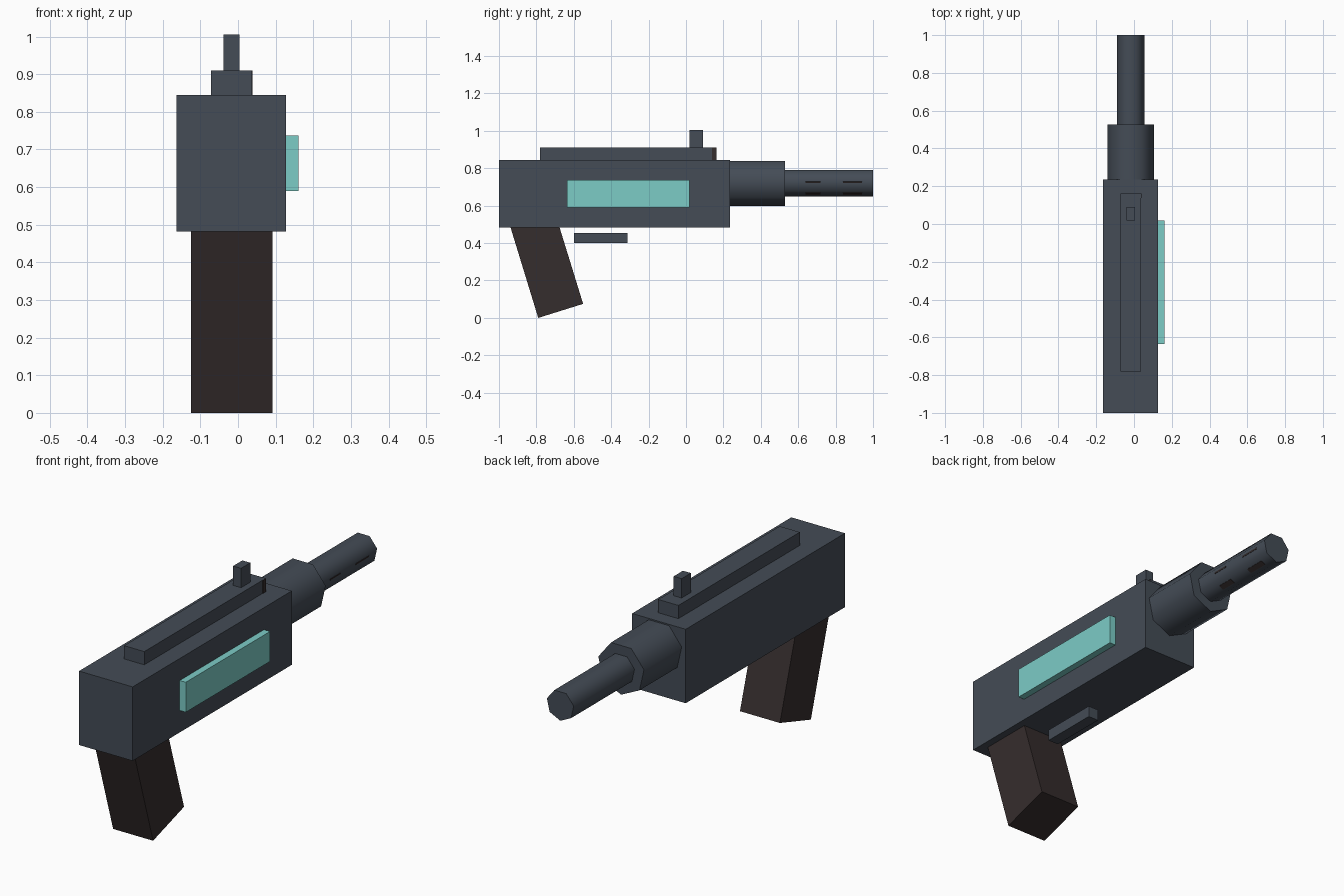
import bpy, bmesh, math
from mathutils import Matrix, Vector

if "Cube" in bpy.data.objects:
    bpy.data.objects.remove(bpy.data.objects["Cube"])


def material(name, rgb):
    m = bpy.data.materials.new(name)
    m.diffuse_color = (*rgb, 1)
    m.use_nodes = True
    m.node_tree.nodes["Principled BSDF"].inputs["Base Color"].default_value = m.diffuse_color
    return m


METAL = material("slate_metal", (0.058, 0.072, 0.093))
GRIP = material("dark_brown", (0.036, 0.026, 0.026))
TEAL = material("teal_glow", (0.202, 0.604, 0.565))
CX, CZ = -0.0175, 0.724   # shared centre line of body and barrel


def finish(name, bm, mat):
    bmesh.ops.recalc_face_normals(bm, faces=bm.faces)
    mesh = bpy.data.meshes.new(name)
    bm.to_mesh(mesh)
    bm.free()
    mesh.materials.append(mat)
    ob = bpy.data.objects.new(name, mesh)
    bpy.context.collection.objects.link(ob)
    return ob


def box(name, x, y, z, mat, matrix=Matrix()):
    """Box from (min, max) ranges on each axis."""
    bm = bmesh.new()
    size = [r[1] - r[0] for r in (x, y, z)]
    mid = [(r[0] + r[1]) / 2 for r in (x, y, z)]
    bmesh.ops.create_cube(bm, size=1, matrix=matrix @ Matrix.Translation(mid) @ Matrix.Diagonal((*size, 1)))
    return finish(name, bm, mat)


def prism(name, points, sweep, mat):
    """Extrude a flat outline along a vector."""
    bm = bmesh.new()
    face = bm.faces.new([bm.verts.new(p) for p in points])
    new = bmesh.ops.extrude_face_region(bm, geom=[face], use_keep_orig=True)["geom"]
    bmesh.ops.translate(bm, vec=sweep, verts=[g for g in new if isinstance(g, bmesh.types.BMVert)])
    return finish(name, bm, mat)


def tube(name, radius, y0, y1):
    """Seven-sided smooth tube along y, with a corner pointing down."""
    angles = [-math.pi / 2 + i * math.tau / 7 for i in range(7)]
    pts = [(CX + radius * math.cos(a), y0, CZ + radius * math.sin(a)) for a in angles]
    ob = prism(name, pts, Vector((0, y1 - y0, 0)), METAL)
    bpy.ops.object.select_all(action='DESELECT')
    ob.select_set(True)
    bpy.context.view_layer.objects.active = ob
    bpy.ops.object.shade_smooth_by_angle(angle=math.radians(60))


# Body, top rail, sight and trigger bar
box("body", (-0.163, 0.128), (-1, 0.235), (0.482, 0.845), METAL)
box("top_rail", (-0.072, 0.037), (-0.78, 0.162), (0.845, 0.91), METAL)
box("front_sight", (-0.039, 0.004), (0.018, 0.09), (0.91, 1.005), METAL)
box("trigger_bar", (-0.045, 0.01), (-0.6, -0.312), (0.4, 0.455), METAL)
box("rail_mark", (0.036, 0.039), (0.138, 0.162), (0.845, 0.91), GRIP)

# Glowing side panel
box("side_panel", (0.128, 0.161), (-0.635, 0.019), (0.59, 0.737), TEAL)

# Slanted grip
prism("grip", [(-0.125, -0.79, 0), (-0.125, -0.55, 0.075),
               (-0.125, -0.678, 0.49), (-0.125, -0.94, 0.49)],
      Vector((0.217, 0, 0)), GRIP)

# Barrel collar and barrel
tube("barrel_collar", 0.127, 0.235, 0.528)
R = 0.0745
tube("barrel", R, 0.528, 1.0)

# Dark vent marks on two right-hand barrel facets: facet, offset, height
flat = R * math.cos(math.pi / 7)
for facet, off, h in ((-0.5, 0.016, 0.007), (-2.5, 0.0, 0.026)):
    turn = Matrix.Translation((CX, 0, CZ)) @ Matrix.Rotation(-facet * math.pi / 7, 4, 'Y')
    if facet == -0.5:
        turn = Matrix.Translation((CX, 0, CZ)) @ Matrix.Rotation(math.pi / 14, 4, 'Y')
    else:
        turn = Matrix.Translation((CX, 0, CZ)) @ Matrix.Rotation(math.pi * 5 / 14, 4, 'Y')
    for y0, y1 in ((0.64, 0.72), (0.84, 0.94)):
        box("barrel_vent", (flat - 0.002, flat + 0.002), (y0, y1),
            (off - h / 2, off + h / 2), GRIP, turn)
